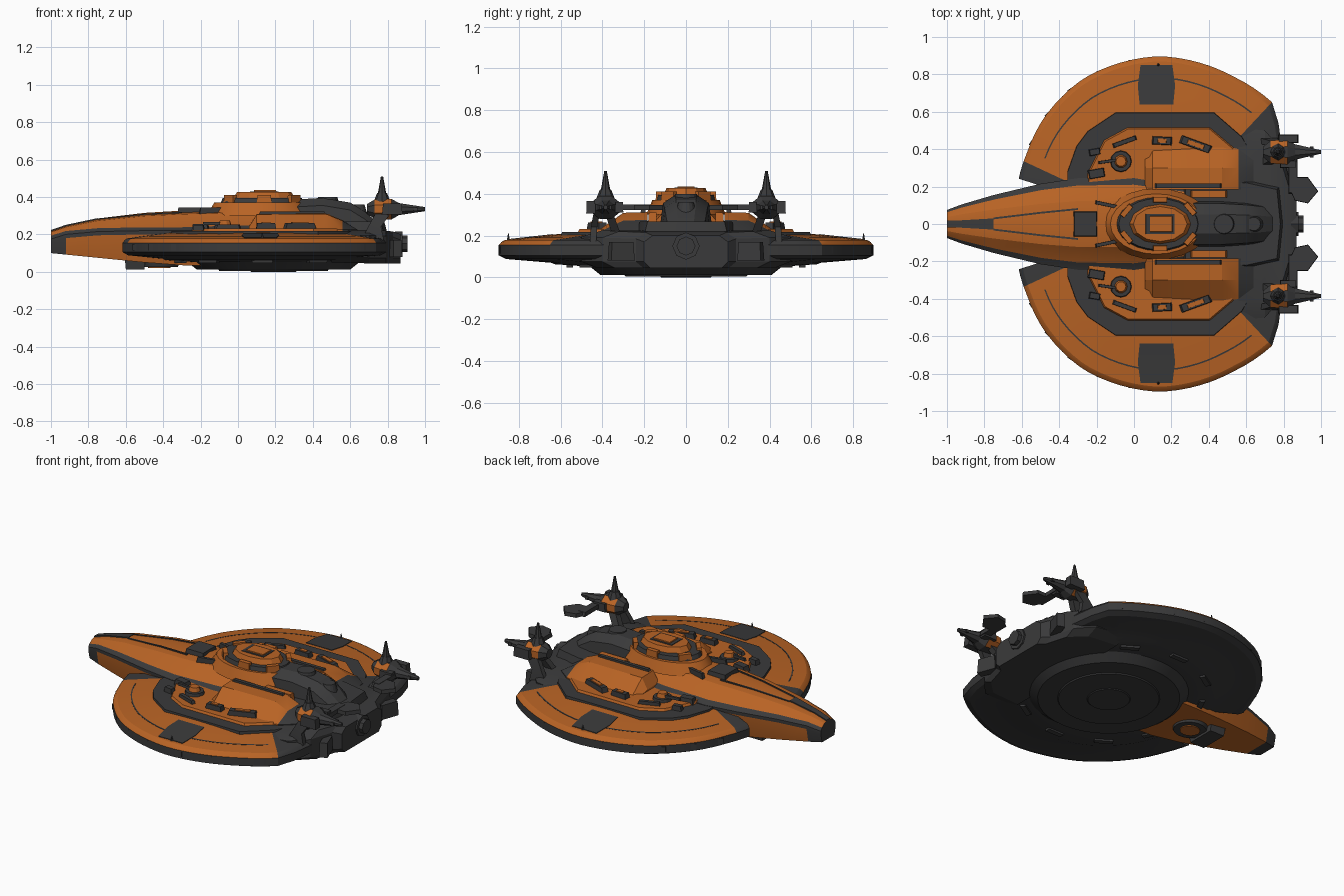
import bpy, bmesh, math
from mathutils import Vector, Matrix

if "Cube" in bpy.data.objects:
    bpy.data.objects.remove(bpy.data.objects["Cube"])

def material(name, rgb):
    m = bpy.data.materials.new(name)
    m.diffuse_color = (*rgb, 1)
    m.use_nodes = True
    m.node_tree.nodes["Principled BSDF"].inputs["Base Color"].default_value = m.diffuse_color
    return m

MATS = [material("hull_orange", (0.48, 0.125, 0.018)), material("dark_grey", (0.042, 0.042, 0.043))]
ORANGE, DARK = 0, 1

def finish(name, bm, col, mirror=False):
    """col is a material index or a rule(center, normal) -> index"""
    bmesh.ops.recalc_face_normals(bm, faces=bm.faces)
    bm.normal_update()
    for f in bm.faces:
        f.material_index = col(f.calc_center_median(), f.normal) if callable(col) else col
    me = bpy.data.meshes.new(name)
    bm.to_mesh(me)
    bm.free()
    for m in MATS:
        me.materials.append(m)
    ob = bpy.data.objects.new(name, me)
    bpy.context.collection.objects.link(ob)
    if mirror:
        mod = ob.modifiers.new("mirror", 'MIRROR')
        mod.use_axis = (False, True, False)
    return ob

def loft(name, rings, col, mirror=False):
    bm = bmesh.new()
    vs = [[bm.verts.new(p) for p in r] for r in rings]
    n = len(rings[0])
    for a, b in zip(vs, vs[1:]):
        for i in range(n):
            j = (i + 1) % n
            bm.faces.new((a[i], a[j], b[j], b[i]))
    bm.faces.new(vs[0])
    bm.faces.new(vs[-1])
    return finish(name, bm, col, mirror)

def sym(half):
    """close a half outline (y >= 0) with its mirror image"""
    return half + [(x, -y) for x, y in reversed(half) if y > 1e-6]

def prism(name, pts, z0, z1, col, top=1.0, mirror=False):
    cx = sum(p[0] for p in pts) / len(pts)
    cy = sum(p[1] for p in pts) / len(pts)
    return loft(name, [[(x, y, z0) for x, y in pts],
                       [(cx + (x - cx) * top, cy + (y - cy) * top, z1) for x, y in pts]], col, mirror)

def oval(cx, cy, rx, ry, n=24):
    return [(cx + rx * math.cos(2 * math.pi * i / n), cy + ry * math.sin(2 * math.pi * i / n)) for i in range(n)]

def bar(name, c, size, z0, z1, col, rot=0, top=0.9, mirror=True):
    r = Matrix.Rotation(math.radians(rot), 2)
    pts = [Vector(c) + r @ Vector((sx * size[0] / 2, sy * size[1] / 2)) for sx, sy in ((-1, -1), (1, -1), (1, 1), (-1, 1))]
    return prism(name, [tuple(p) for p in pts], z0, z1, col, top, mirror)

def interp(table, t):
    for (a, u), (b, v) in zip(table, table[1:]):
        if t <= b:
            return u + (v - u) * max(0, t - a) / (b - a)
    return table[-1][1]

# ---- saucer: radial outline with a notch for the nose
CX = 0.13
RADIUS = [(0, .67), (15, .70), (31, .772), (47, .891), (63, .885), (90, .897), (117, .875), (139, .83), (151, .80), (162, .785)]
TOP = [(0, .225), (.5, .222), (.6, .215), (.97, .178), (1, .165)]

def polar(deg, s):
    r = interp(RADIUS, deg) * s
    return CX + r * math.cos(math.radians(deg)), r * math.sin(math.radians(deg))

def top_z(x, y):
    deg = math.degrees(math.atan2(abs(y), x - CX))
    return interp(TOP, math.hypot(x - CX, y) / interp(RADIUS, deg))

degs = [0, 10, 20, 31, 40, 47] + list(range(51, 162, 4)) + [162]
outline = sym([polar(d, 1) for d in degs] + [(-.45, .22), (-.2, .1)])

def saucer_colour(c, n):
    deg = math.degrees(math.atan2(abs(c.y), c.x - CX))
    return ORANGE if n.z > .05 and 47 < deg < 155 else DARK

loft("saucer", [[(CX + (x - CX) * s, y * s, z) for x, y in outline] for s, z in
     ((.3, .05), (.52, .052), (.7, .063), (.72, .07), (.96, .088), (1, .105), (1, .155), (.985, .17), (.97, .178), (.78, .198), (.6, .215), (.4, .222))],
     saucer_colour)

# thin inlays that follow the saucer top
def inlay(name, a, b, lift=.004):
    loft(name, [[(*p, top_z(*p) + lift), (*q, top_z(*q) + lift), (*q, top_z(*q) - .004), (*p, top_z(*p) - .004)]
                for p, q in zip(a, b)], DARK, True)

arc = range(50, 152, 4)
inlay("saucer_groove", [polar(d, .868) for d in arc], [polar(d, .877) for d in arc], .002)
inlay("side_hatch", [(.03, .64), (.02, .74), (.035, .85)], [(.21, .64), (.22, .74), (.205, .85)])
for i, d in enumerate(range(50, 150, 12)):
    x, y = polar(d, .992)
    bar("rim_panel", (x, y), (.07, .012), .115, .148, DARK, d + 90, 1)
prism("rim_antenna", oval(.13, .85, .01, .01, 6), .17, .21, DARK, .2, True)

# ---- raised dark ring and orange inner deck
prism("deck_ring", sym([(.7, 0), (.68, .3), (.58, .47), (.43, .6), (-.1, .6), (-.25, .5), (-.31, .42), (-.36, .28)]), .17, .218, DARK, .99)
prism("inner_deck", sym([(.62, 0), (.60, .3), (.54, .42), (.41, .53), (-.04, .53), (-.17, .46), (-.26, .28)]), .19, .232, ORANGE, .96)

# ---- underside keel discs
for name, r0, r1, z0, z1 in (("keel", .47, .41, .06, .012), ("keel_disc", .30, .29, .02, .005), ("keel_hub", .14, .12, .02, 0)):
    prism(name, oval(.19, 0, r0, r0, 40), z0, z1, DARK, r1 / r0)
for k in range(-2, 3):
    x, y = polar(90 + 32 * k, .62)
    bar("belly_vent", (x, y), (.12, .035), .075, .047, DARK, 32 * k)

# ---- nose hull: x, half width, bottom, mid, top
def nose_ring(x, w, zb, zm, zt):
    half = [(0, zt), (.5 * w, zt - .18 * (zt - zm)), (.84 * w, zm + .018), (w, zm), (w, zm - .02), (.82 * w, zb), (0, zb)]
    return [(x, y, z) for y, z in half] + [(x, -y, z) for y, z in reversed(half[1:-1])]

def nose_colour(c, n):
    if c.x < -.93 and abs(c.y) > .03 and n.z < .5 or n.x < -.9:
        return DARK
    w = interp([(-1, .075), (-.92, .105), (-.75, .155), (-.5, .215), (-.3, .245), (0, .25), (.3, .2)], c.x)
    return DARK if abs(c.y) > .89 * w and c.z > .15 else ORANGE

loft("nose_hull", [nose_ring(*s) for s in (
    (-1, .075, .10, .175, .22), (-.92, .105, .092, .20, .247), (-.75, .155, .075, .215, .285), (-.5, .215, .05, .22, .315),
    (-.3, .245, .035, .22, .327), (0, .25, .03, .23, .337), (.3, .2, .05, .23, .34))], nose_colour)
loft("nose_groove", [[(x, -w, z - .02), (x, w, z - .02), (x, w, z), (x, -w, z)] for x, w, z in
                     ((-1.0, .018, .224), (-.92, .02, .251), (-.75, .03, .287))], DARK)
loft("nose_seam", [[(x, y, z - .02), (x, y + .01, z - .02), (x, y + .01, z), (x, y, z)] for x, y, z in
                   ((-.75, .025, .284), (-.5, .055, .311), (-.3, .075, .321))], DARK, True)
bar("nose_top_hatch", (-.26, 0), (.13, .14), .3, .344, DARK, mirror=False)
bar("nose_rib", (-.13, .1), (.16, .02), .3, .345, DARK, -12)
bar("nose_gear_door", (-.55, 0), (.11, .2), .07, .012, DARK, mirror=False)
prism("nose_bay", oval(-.42, 0, .11, .1), .06, .025, DARK, .9)
prism("nose_bay_cover", oval(-.42, 0, .06, .055), .03, .02, ORANGE)

# ---- bridge tower
prism("bridge_slope", oval(.12, 0, .29, .19), .30, .37, ORANGE, .85)
prism("bridge_base", oval(.13, 0, .24, .155), .33, .395, DARK, .88)
prism("bridge_top", oval(.14, 0, .17, .11, 12), .385, .427, ORANGE, .85)
bar("bridge_panel", (.14, 0), (.17, .12), .40, .430, DARK, mirror=False)
bar("bridge_roof", (.145, 0), (.13, .09), .41, .436, ORANGE, mirror=False)
for x, y, a in ((-.04, .07, 50), (.3, .08, -50), (.14, .13, 0)):
    bar("bridge_block", (x, y), (.08, .03), .37, .41, ORANGE, a)

# ---- rear spine and domes
loft("rear_spine", [[(x, -w, .2), (x, w, .2), (x, w * .85, z - .04), (x, w * .4, z), (x, -w * .4, z), (x, -w * .85, z - .04)]
     for x, w, z in ((.28, .13, .385), (.45, .13, .395), (.6, .12, .37), (.68, .11, .32), (.76, .09, .25))], DARK)
for x, r, z in ((.48, .085, .40), (.64, .06, .36)):
    prism("spine_dome", oval(x, 0, r, r, 16), .28, z, DARK, .6)
prism("rear_deck", sym([(.8, 0), (.78, .2), (.6, .24), (.25, .2)]), .2, .268, DARK, .92)

# ---- sloped side blocks
loft("side_block", [[(x, .185, .2), (x, .185, z), (x, .30, z - .003), (x, w, .225), (x, w, .2)] for x, z, w in
     ((.06, .245, .38), (.10, .31, .40), (.47, .312, .42), (.56, .275, .40), (.64, .225, .34))],
     lambda c, n: DARK if c.x > .57 else ORANGE, True)
bar("block_rail", (.29, .205), (.38, .025), .29, .322, DARK)
bar("trench_box", (.40, .16), (.2, .04), .25, .31, ORANGE)

# ---- deck guns and vents
prism("gun_base", oval(-.07, .335, .06, .06, 12), .22, .25, DARK, .9, True)
prism("gun_cap", oval(-.07, .335, .038, .038, 10), .24, .275, ORANGE, .7, True)
bar("gun_barrel", (-.14, .335), (.1, .016), .25, .266, DARK, 8)
for x, y, l, w, a, h in ((-.20, .27, .09, .05, 10, .255), (-.21, .385, .06, .035, 10, .25), (-.05, .44, .14, .025, 20, .252),
                         (.15, .445, .11, .045, -3, .262), (.33, .425, .18, .045, -20, .262)):
    bar("deck_vent", (x, y), (l, w), .22, h, DARK, a, .85)
for x, y, l, a in ((.15, .445, .05, -3), (.33, .425, .1, -20)):
    bar("vent_cover", (x, y), (l, .025), .25, .267, ORANGE, a)

# ---- stern block and nozzle
loft("stern", [[(x, -w, a + .03), (x, -w * .85, a), (x, w * .85, a), (x, w, a + .03), (x, w, b - .03), (x, w * .8, b), (x, -w * .8, b), (x, -w, b - .03)]
     for x, w, a, b in ((.5, .52, .05, .215), (.7, .5, .045, .225), (.79, .40, .045, .22), (.83, .24, .045, .215), (.87, .2, .045, .2))], DARK)
for i, (x, r) in enumerate(((.88, .065), (.905, .045))):
    loft("nozzle", [[(t, r * math.cos(k * math.pi / 4), .15 + r * math.sin(k * math.pi / 4)) for k in range(8)] for t in (.84, x)], DARK)
bar("stern_pod", (.835, .31), (.05, .12), .08, .17, DARK, -20)

# ---- rear nacelles on pylons
NY, NZ = .385, .335
def octa(x, ry, rz):
    return [(x, NY + ry * math.cos((k + .5) * math.pi / 4), NZ + rz * math.sin((k + .5) * math.pi / 4)) for k in range(8)]
loft("nacelle", [octa(*s) for s in ((.69, .03, .03), (.73, .065, .055), (.82, .075, .06), (.86, .045, .035), (.92, .03, .025), (1.0, .01, .012))],
     lambda c, n: ORANGE if .73 < c.x < .83 and abs(n.z) < .85 else DARK, True)
bar("nacelle_side_box", (.825, .455), (.11, .045), .305, .365, DARK)
bar("nacelle_inner_box", (.825, .32), (.09, .04), .31, .36, DARK)
prism("mast_base", oval(.77, NY, .045, .045, 8), .375, .42, DARK, .6, True)
prism("mast", oval(.77, NY, .024, .024, 8), .41, .51, DARK, .25, True)
bar("nacelle_barb", (.95, NY), (.02, .06), .325, .345, DARK)
bar("fin_arm", (.85, .25), (.05, .18), .322, .348, DARK)
prism("tail_fin", [(.86, .125), (.93, .11), (.985, .175), (.93, .25), (.85, .25), (.83, .19)], .322, .346, DARK, .97, True)
loft("pylon", [[(x - d, y - .015, z), (x + d, y - .015, z), (x + d, y + .015, z), (x - d, y + .015, z)]
     for x, y, z, d in ((.72, .445, .17, .06), (.73, .44, .24, .035), (.78, .425, .32, .04))], DARK, True)
loft("pylon_brace", [[(x - .025, y - .02, z), (x + .025, y - .02, z), (x + .025, y + .02, z), (x - .025, y + .02, z)]
     for x, y, z in ((.70, .33, .2), (.77, .37, .31))], DARK, True)

# soft shading across shallow angles only
for ob in bpy.context.collection.objects:
    ob.select_set(True)
    bpy.context.view_layer.objects.active = ob
bpy.ops.object.shade_smooth_by_angle(angle=math.radians(20))
